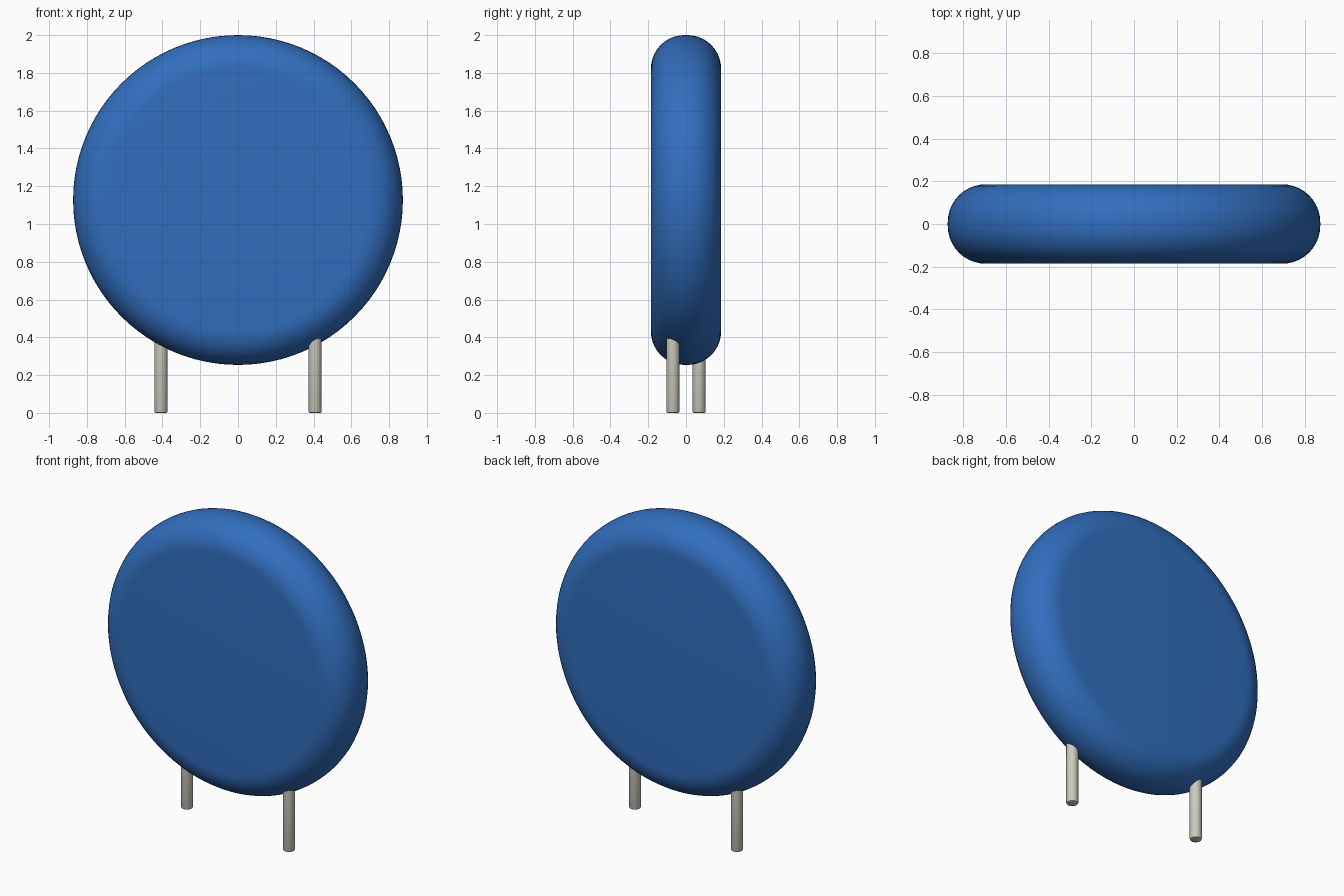
import bpy, bmesh, math
from mathutils import Vector

if "Cube" in bpy.data.objects:
    bpy.data.objects.remove(bpy.data.objects["Cube"], do_unlink=True)


def make_material(name, color):
    mat = bpy.data.materials.new(name)
    mat.use_nodes = True
    mat.diffuse_color = color
    mat.node_tree.nodes["Principled BSDF"].inputs["Base Color"].default_value = color
    return mat


def lathe(name, profile, axis, location, mat, steps):
    """Spin a profile of points about an axis through the object's origin."""
    bm = bmesh.new()
    verts = [bm.verts.new(p) for p in profile]
    edges = [bm.edges.new(pair) for pair in zip(verts, verts[1:])]
    bmesh.ops.spin(bm, geom=verts + edges, cent=(0, 0, 0), axis=axis,
                   angle=math.tau, steps=steps, use_merge=True)
    bmesh.ops.remove_doubles(bm, verts=bm.verts, dist=1e-5)
    bmesh.ops.recalc_face_normals(bm, faces=bm.faces)
    mesh = bpy.data.meshes.new(name)
    bm.to_mesh(mesh)
    bm.free()
    mesh.materials.append(mat)
    obj = bpy.data.objects.new(name, mesh)
    obj.location = location
    bpy.context.collection.objects.link(obj)
    bpy.ops.object.select_all(action='DESELECT')
    obj.select_set(True)
    bpy.context.view_layer.objects.active = obj
    bpy.ops.object.shade_smooth_by_angle(angle=math.radians(30))
    return obj


blue = make_material("blue coating", (0.031, 0.156, 0.515, 1))
metal = make_material("tinned metal", (0.60, 0.595, 0.51, 1))

# Disc body: flat faces with a rounded rim
R, HALF, ROUND, SEG = 0.873, 0.186, 0.178, 10
rim = []
for side in (-1, 1):
    for i in range(SEG + 1):
        a = math.pi / 2 * (i / SEG if side > 0 else 1 - i / SEG)
        rim.append(Vector((R - ROUND + ROUND * math.cos(a),
                           side * (HALF - ROUND + ROUND * math.sin(a)), 0)))
profile = [Vector((0, -HALF, 0))] + rim + [Vector((0, HALF, 0))]
lathe("disc_body", profile, (0, 1, 0), (0, 0, 2 - R), blue, 96)

# Wire leads: staggered front and back, with softened lower ends
r, b, top = 0.035, 0.008, 0.43
lead = [(0, 0, 0), (r - b, 0, 0), (r - b * 0.3, 0, b * 0.3), (r, 0, b),
        (r, 0, top), (0, 0, top)]
for name, side in (("left_lead", 1), ("right_lead", -1)):
    lathe(name, lead, (0, 0, 1), (side * 0.408, -side * 0.069, 0), metal, 24)
